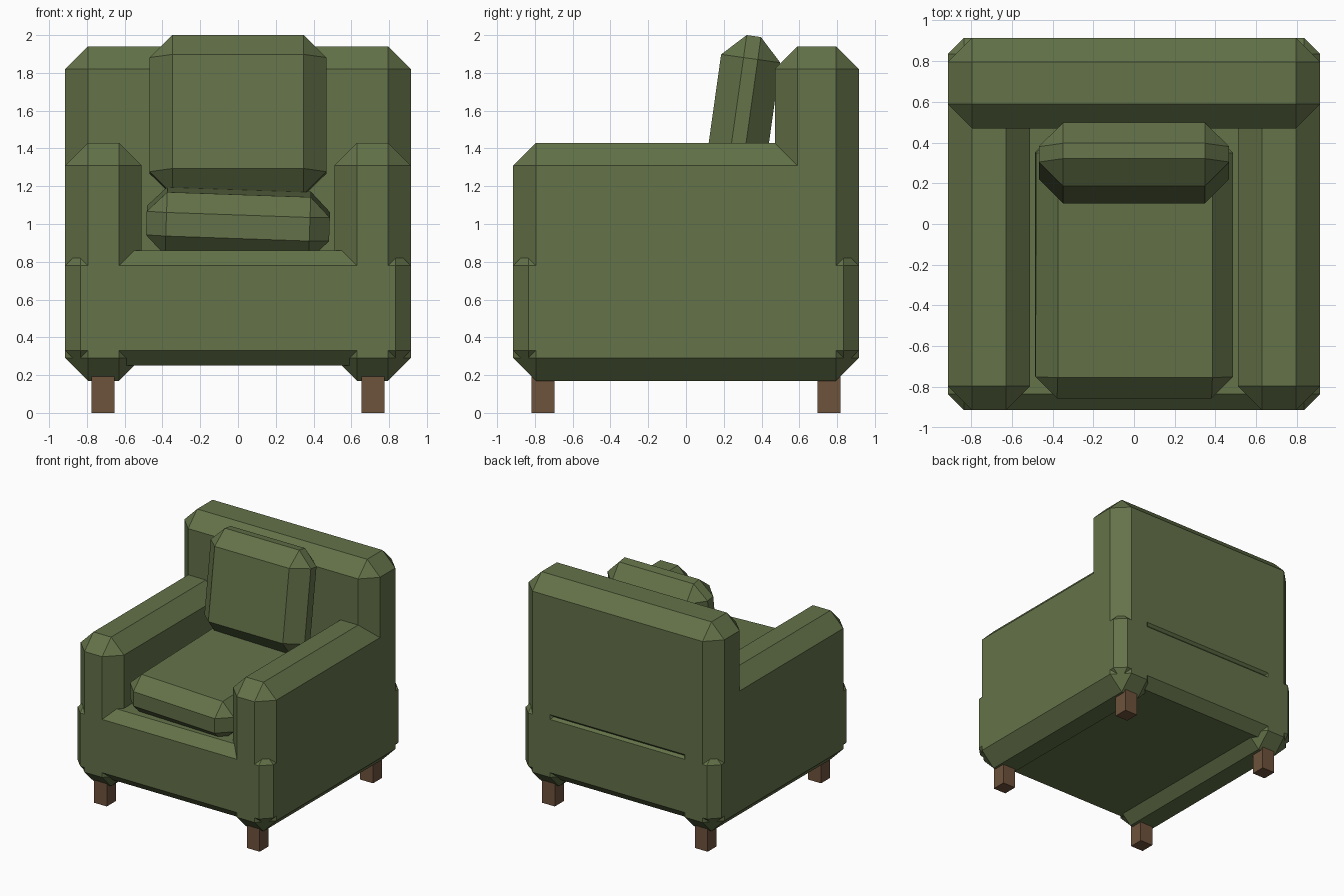
import bpy
import bmesh
from math import radians
from mathutils import Matrix

cube = bpy.data.objects.get("Cube")
if cube:
    bpy.data.objects.remove(cube, do_unlink=True)


def make_material(name, rgb):
    mat = bpy.data.materials.new(name)
    mat.use_nodes = True
    color = (*rgb, 1.0)
    mat.diffuse_color = color
    mat.node_tree.nodes["Principled BSDF"].inputs["Base Color"].default_value = color
    return mat


green = make_material("olive fabric", (0.127, 0.168, 0.066))
wood = make_material("brown wood", (0.155, 0.084, 0.045))


def block(name, low, high, mat, chamfer=0.0, tilt=(0, 0, 0)):
    """Box between two corners, with chamfered edges and a tilt in degrees."""
    size = [b - a for a, b in zip(low, high)]
    bm = bmesh.new()
    bmesh.ops.create_cube(bm, size=1, matrix=Matrix.Diagonal((*size, 1)))
    if chamfer:
        bmesh.ops.bevel(bm, geom=bm.edges[:], offset=chamfer, segments=1,
                        affect='EDGES', profile=0.5)
    mesh = bpy.data.meshes.new(name)
    bm.to_mesh(mesh)
    bm.free()
    mesh.materials.append(mat)
    obj = bpy.data.objects.new(name, mesh)
    obj.location = [(a + b) / 2 for a, b in zip(low, high)]
    obj.rotation_euler = [radians(a) for a in tilt]
    bpy.context.collection.objects.link(obj)
    return obj


W = 0.915  # half width and half depth of the chair

# Upholstered frame
block("base", (-W, -W, 0.25), (W, W, 0.86), green, 0.08)
block("backrest", (-W, 0.47, 0.70), (W, W, 1.94), green, 0.12)
for side, name in ((-1, "right"), (1, "left")):
    xs = sorted((side * 0.51, side * W))
    block(name + "_armrest", (xs[0], -W, 0.17), (xs[1], W, 1.43), green, 0.12)

# Loose cushions, slightly askew
block("seat_cushion", (-0.485, -0.855, 0.835), (0.485, 0.455, 1.17), green,
      0.105, (1.5, 2, 0))
block("back_pillow", (-0.468, 0.142, 1.149), (0.468, 0.458, 1.999), green,
      0.12, (-8, 0, 0))

# Square legs
for sx, x_name in ((-1, "right"), (1, "left")):
    for sy, y_name in ((-1, "front"), (1, "back")):
        x, y, r = sx * 0.715, sy * 0.757, 0.06
        block(f"{y_name}_{x_name}_leg", (x - r, y - r, 0), (x + r, y + r, 0.24), wood)
